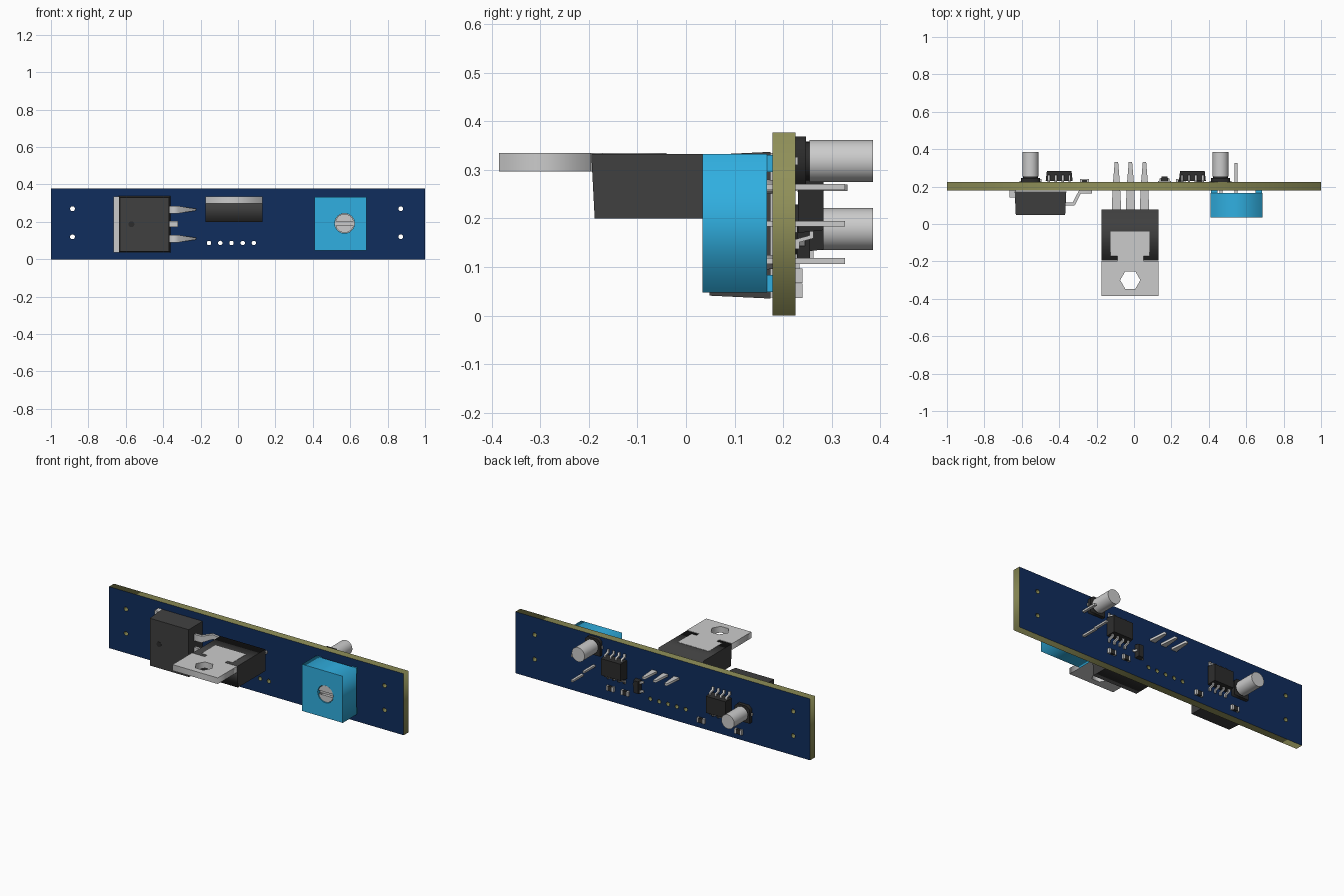
import bpy, bmesh, math
from mathutils import Vector

if "Cube" in bpy.data.objects:
    bpy.data.objects.remove(bpy.data.objects["Cube"])


def material(name, r, g, b):
    m = bpy.data.materials.new(name)
    m.diffuse_color = (r, g, b, 1)
    m.use_nodes = True
    m.node_tree.nodes["Principled BSDF"].inputs["Base Color"].default_value = m.diffuse_color
    return m


DARK = material("dark_plastic", .05, .05, .05)
BLACK = material("black_plastic", .025, .025, .025)
BLUE = material("blue_mask", .005, .026, .11)
OLIVE = material("board_core", .28, .28, .1)
CYAN = material("cyan_plastic", .03, .43, .75)


def add(name, bm, mat=None, smooth=False):
    bmesh.ops.remove_doubles(bm, verts=bm.verts, dist=1e-5)
    bmesh.ops.recalc_face_normals(bm, faces=bm.faces)
    me = bpy.data.meshes.new(name)
    bm.to_mesh(me)
    bm.free()
    if mat:
        me.materials.append(mat)
    if smooth:
        for p in me.polygons:
            p.use_smooth = True
        me.set_sharp_from_angle(angle=math.radians(35))
    ob = bpy.data.objects.new(name, me)
    bpy.context.collection.objects.link(ob)
    return ob


def circle(u, v, r, n=16):
    return [(u + r * math.cos(2 * math.pi * i / n), v + r * math.sin(2 * math.pi * i / n)) for i in range(n)]


def rect(u0, u1, v0, v1):
    return [(u0, v0), (u1, v0), (u1, v1), (u0, v1)]


def plate(name, loops, lo, hi, axis, mat=None):
    """Outline with holes, extruded from lo to hi along an axis."""
    cu = bpy.data.curves.new(name, 'CURVE')
    cu.dimensions, cu.fill_mode, cu.extrude = '2D', 'BOTH', (hi - lo) / 2
    for loop in loops:
        s = cu.splines.new('POLY')
        s.points.add(len(loop) - 1)
        for p, (u, v) in zip(s.points, loop):
            p.co = (u, v, 0, 1)
        s.use_cyclic_u = True
    tmp = bpy.data.objects.new("tmp", cu)
    bpy.context.collection.objects.link(tmp)
    bpy.context.view_layer.update()
    me = bpy.data.meshes.new_from_object(tmp.evaluated_get(bpy.context.evaluated_depsgraph_get()))
    bpy.data.objects.remove(tmp)
    bm = bmesh.new()
    bm.from_mesh(me)
    for vert in bm.verts:
        u, v, w = vert.co
        w += (lo + hi) / 2
        vert.co = {'x': (w, u, v), 'y': (u, w, v), 'z': (u, v, w)}[axis]
    return add(name, bm, mat)


def box(name, x, y, z, mat=None, inset=0, side=1):
    """Box from ranges; inset tapers its +y (side 1) or -y (side 0) face."""
    bm = bmesh.new()
    bmesh.ops.create_cube(bm, size=1)
    for v in bm.verts:
        i, j, k = (int(c > 0) for c in v.co)
        d = inset if j == side else 0
        v.co = (x[i] + d * (1 - 2 * i), y[j], z[k] + d * (1 - 2 * k))
    return add(name, bm, mat)


def rod(name, x, z, r, y0, y1, mat=None, n=32):
    bm = bmesh.new()
    bmesh.ops.create_cone(bm, cap_ends=True, segments=n, radius1=r, radius2=r, depth=y1 - y0)
    for v in bm.verts:
        v.co = Vector((v.co.x + x, v.co.z + (y0 + y1) / 2, v.co.y + z))
    return add(name, bm, mat, True)


F, B = .178, .225  # front and back faces of the board

# Circuit board with mounting and wire holes
holes = [circle(x, z, .013) for x in (-.885, .87) for z in (.12, .27)]
holes += [circle(-.155 + .06 * i, .087, .012) for i in range(5)]
board = plate("circuit_board", [rect(-1, 1, 0, .377)] + holes, F, B, 'y', BLUE)
board.data.materials.append(OLIVE)
for p in board.data.polygons:
    p.material_index = 0 if abs(p.normal.y) > .9 else 1

# Flat power package on the front left
box("flat_package_body", (-.638, -.362), (.048, F - .004), (.035, .337), DARK, .006, 0)
box("flat_package_tab", (-.665, -.63), (.142, F), (.037, .335))
rod("flat_package_dimple", -.57, .187, .016, .047, .06, BLACK, 16)
for z in (.11, .265):
    prof = [(-.37, .098), (-.318, .098), (-.285, .162), (-.225, .164), (-.225, F),
            (-.295, F), (-.328, .114), (-.37, .114)]
    lead = plate("flat_package_lead", [prof], z - .02, z + .02, 'z')
    for v in lead.data.vertices:
        if v.co.x > -.3:
            v.co.z = z + (v.co.z - z) * (.25 if v.co.x > -.25 else .7)
box("flat_package_stub", (-.37, -.322), (.098, .114), (.172, .205))

# Upright power package lying out to the front
prof = [(.078, .2), (.078, .333), (-.195, .333), (-.188, .2)]
plate("power_package_body", [prof], -.174, .131, 'x', DARK)
tab = [(-.175, -.385), (.132, -.385), (.132, -.197), (.05, -.197), (.05, -.172), (.083, -.172),
       (.083, -.04), (-.126, -.04), (-.126, -.172), (-.088, -.172), (-.088, -.197), (-.175, -.197)]
plate("power_package_tab", [tab, circle(-.02, -.3, .054, 6)], .297, .3345, 'z')
for x in (-.094, -.019, .056):
    half = [(.024, .07), (.024, .11), (.018, .225), (.009, .332)]
    pts = [(x + w, y) for w, y in half] + [(x - w, y) for w, y in reversed(half)]
    plate("power_package_pin", [pts], .256, .27, 'z')

# Trimmer on the front right with a slotted screw
SX, SZ = .57, .192
plate("trimmer_body", [rect(.41, .687, .047, .333), circle(SX, SZ, .053, 24)], .034, .167, 'y', CYAN)
rod("trimmer_screw", SX, SZ, .053, .055, .166, None, 24)
for s in (-1, 1):
    arc = [(SX + .05 * math.cos(math.radians(a)), SZ + s * .05 * math.sin(math.radians(a)))
           for a in range(12, 169, 12)]
    plate("trimmer_screw_half", [arc], .037, .06, 'y')
for x in (.412, .65):
    for z in (.049, .296):
        box("trimmer_foot", (x, x + .035), (.16, F), (z, z + .035), CYAN)
for x, z in ((.545, .112), (.465, .189), (.545, .265)):
    box("trimmer_pin", (x - .008, x + .008), (.16, .327), (z - .006, z + .006))

# Can capacitors on the back
for x, z in ((.463, .318), (-.553, .178)):
    c, w = .018, .051
    base = [(x - w, z - w), (x + w, z - w), (x + w, z + w - c), (x + w - c, z + w),
            (x - w + c, z + w), (x - w, z + w - c)]
    base = [(u, min(v, .369)) for u, v in base]
    plate("capacitor_base", [base], B, .247, 'y', BLACK)
    rod("capacitor_collar", x, z, .04, .245, .256, BLACK)
    rod("capacitor_can", x, z, .0435, .254, .385)
    for s in (-1, 1):
        box("capacitor_terminal", sorted((x + s * .04, x + s * .058)), (B, .231), (z - .008, z + .008))

# Eight-lead chips on the back
for x, z in ((.312, .227), (-.4, .187)):
    box("chip_body", (x - .072, x + .072), (.231, .283), (z - .057, z + .057), BLACK, .006, 1)
    for s in (-1, 1):
        prof = [(.262, .045), (.262, .068), (.234, .076), (.234, .09), (B, .09),
                (B, .07), (.254, .062), (.254, .045)]
        prof = [(y, z + s * d) for y, d in prof]
        for i in range(4):
            lx = x + (i - 1.5) * .037
            plate("chip_lead", [prof], lx - .006, lx + .006, 'x')

# Small three-lead transistor on the back
box("transistor_body", (.143, .183), (.228, .255), (.108, .19), BLACK, .004, 1)
for s, z in ((1, .149), (-1, .121), (-1, .177)):
    prof = [(.016, .245), (.025, .245), (.028, .231), (.036, .231), (.036, B),
            (.022, B), (.02, .239), (.016, .239)]
    plate("transistor_lead", [[(.163 + s * d, y) for d, y in prof]], z - .006, z + .006, 'z')

# Tiny two-ended resistors on the back
for x, z in ((.35, .082), (.25, .082), (-.265, .051), (-.52, .051)):
    box("resistor_body", (x - .016, x + .016), (B, .239), (z - .014, z + .014), BLACK)
    for s in (-1, 1):
        box("resistor_end", sorted((x + s * .014, x + s * .025)), (B, .24), (z - .015, z + .015))
